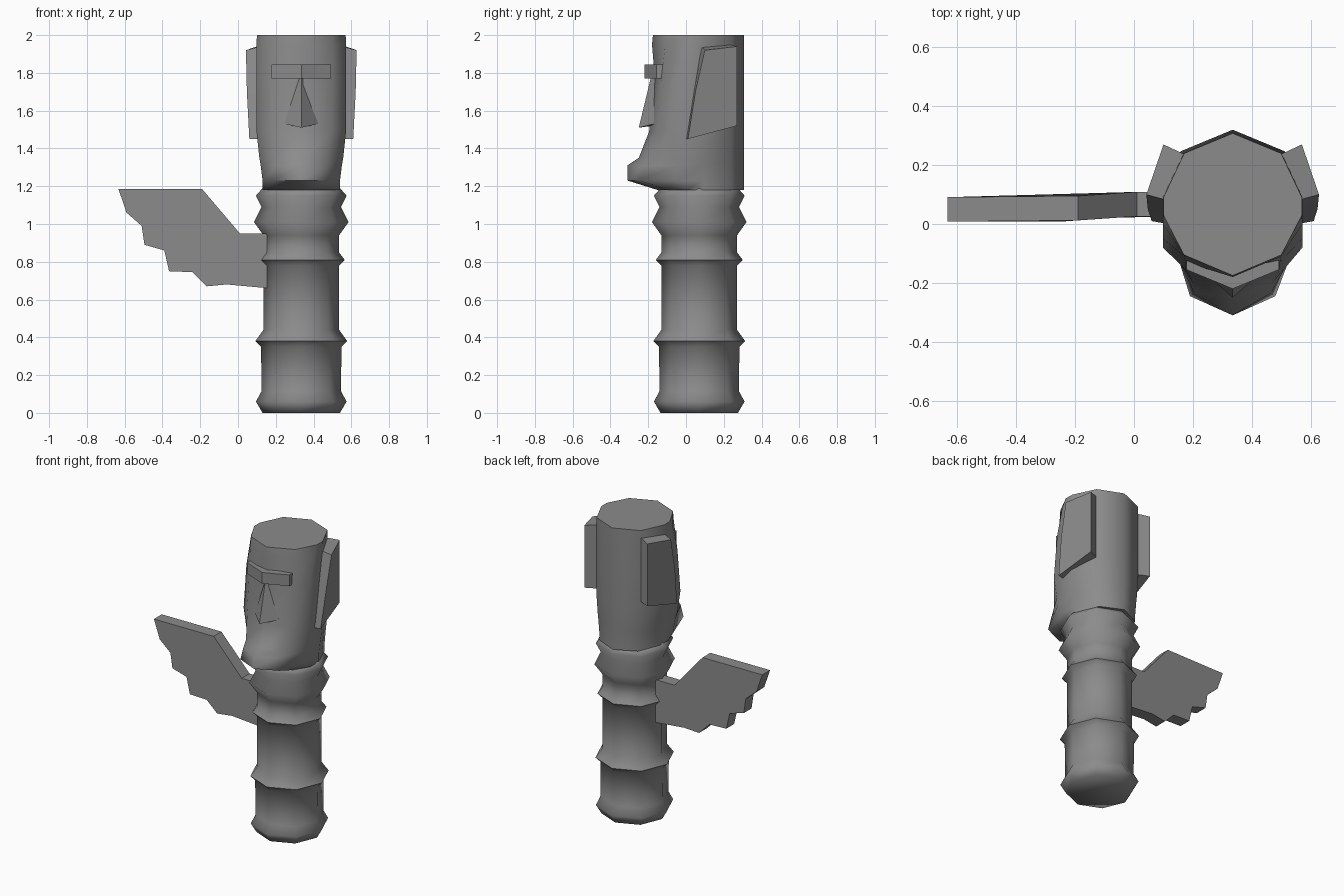
import bpy, bmesh, math

if "Cube" in bpy.data.objects:
    bpy.data.objects.remove(bpy.data.objects["Cube"])

CX, CY = 0.335, 0.07  # pole axis

stone = bpy.data.materials.new("grey_stone")
stone.use_nodes = True
GREY = (0.26, 0.26, 0.26, 1)
stone.diffuse_color = GREY
stone.node_tree.nodes["Principled BSDF"].inputs["Base Color"].default_value = GREY


def finish(name, bm, angle):
    bmesh.ops.recalc_face_normals(bm, faces=bm.faces)
    mesh = bpy.data.meshes.new(name)
    bm.to_mesh(mesh)
    bm.free()
    mesh.materials.append(stone)
    obj = bpy.data.objects.new(name, mesh)
    bpy.context.collection.objects.link(obj)
    bpy.ops.object.select_all(action='DESELECT')
    obj.select_set(True)
    bpy.context.view_layer.objects.active = obj
    bpy.ops.object.shade_smooth_by_angle(angle=math.radians(angle))
    return obj


def loft(name, rings, angle):
    """Skin equal-length point loops and cap both ends."""
    bm = bmesh.new()
    loops = [[bm.verts.new(p) for p in ring] for ring in rings]
    n = len(loops[0])
    for low, high in zip(loops, loops[1:]):
        for i in range(n):
            j = (i + 1) % n
            bm.faces.new((low[i], low[j], high[j], high[i]))
    bm.faces.new(loops[0])
    bm.faces.new(loops[-1])
    return finish(name, bm, angle)


def mirrored(half):
    """Complete a loop given from front centre to back centre."""
    loop = half + [(-x, y, z) for x, y, z in reversed(half[1:-1])]
    return [(CX + x, y, z) for x, y, z in loop]


# Eight-sided pole with flared bands
profile = [(0, .205), (.06, .24), (.115, .21), (.35, .213), (.38, .243),
           (.44, .2), (.78, .2), (.81, .23), (.85, .2), (.94, .2),
           (1.01, .25), (1.09, .21), (1.15, .24), (1.19, .205)]
loft("pole", [[(CX + r * math.sin(k * math.pi / 4), CY - r * math.cos(k * math.pi / 4), z)
               for k in range(8)] for z, r in profile], 75)

# Head with projecting jaw: height, front y, corner x, corner y, half width, cheek y
sections = [(1.18, -.15, .145, -.10, .205, 0), (1.23, -.31, .145, -.245, .205, -.05),
            (1.31, -.31, .13, -.235, .215, -.06), (1.35, -.25, .135, -.2, .222, -.07),
            (1.49, -.195, .16, -.155, .237, -.08), (1.77, -.165, .16, -.13, .237, -.05),
            (1.95, -.18, .165, -.11, .237, 0), (2, -.175, .165, -.105, .235, .03)]
loft("head", [mirrored([(0, f, z), (cx, cy, z), (w, ch, z), (w, .09, z),
                        (w * .7, .24, z), (0, .308, z)])
              for z, f, cx, cy, w, ch in sections], 75)

# Brow bar, bent around the face
loft("brow", [mirrored([(0, -.22, z), (.157, -.155, z), (.157, -.09, z), (0, -.1, z)])
              for z in (1.77, 1.845)], 40)

# Wedge nose
loft("nose", [mirrored([(0, f, z + dip), (w, b, z), (0, -.1, z)])
              for z, dip, f, w, b in ((1.53, -.02, -.25, .09, -.17), (1.78, 0, -.185, .012, -.15))], 40)

# Flared ears on both sides
outer = [(.275, .01, 1.45), (.288, .05, 1.7), (.293, .1, 1.92), (.235, .27, 1.94), (.235, .27, 1.52)]
inner = [(.22, 0, 1.45), (.22, .04, 1.7), (.22, .08, 1.94), (.16, .235, 1.95), (.16, .235, 1.52)]
for side, name in ((1, "left_ear"), (-1, "right_ear")):
    loft(name, [[(CX + side * x, y, z) for x, y, z in ring] for ring in (outer, inner)], 40)

# Single feathered wing on the right side
outline = [(.16, .95), (.01, .95), (-.19, 1.185), (-.633, 1.185), (-.59, 1.06), (-.51, .99),
           (-.495, .89), (-.39, .86), (-.365, .75), (-.24, .745), (-.165, .67), (-.06, .68), (.16, .66)]


def sweep(x):
    return .008 + .018 * max(0, min(1, (x + .25) / .25))


loft("right_wing", [[(x, sweep(x) + t, z) for x, z in outline] for t in (0, .083)], 40)
